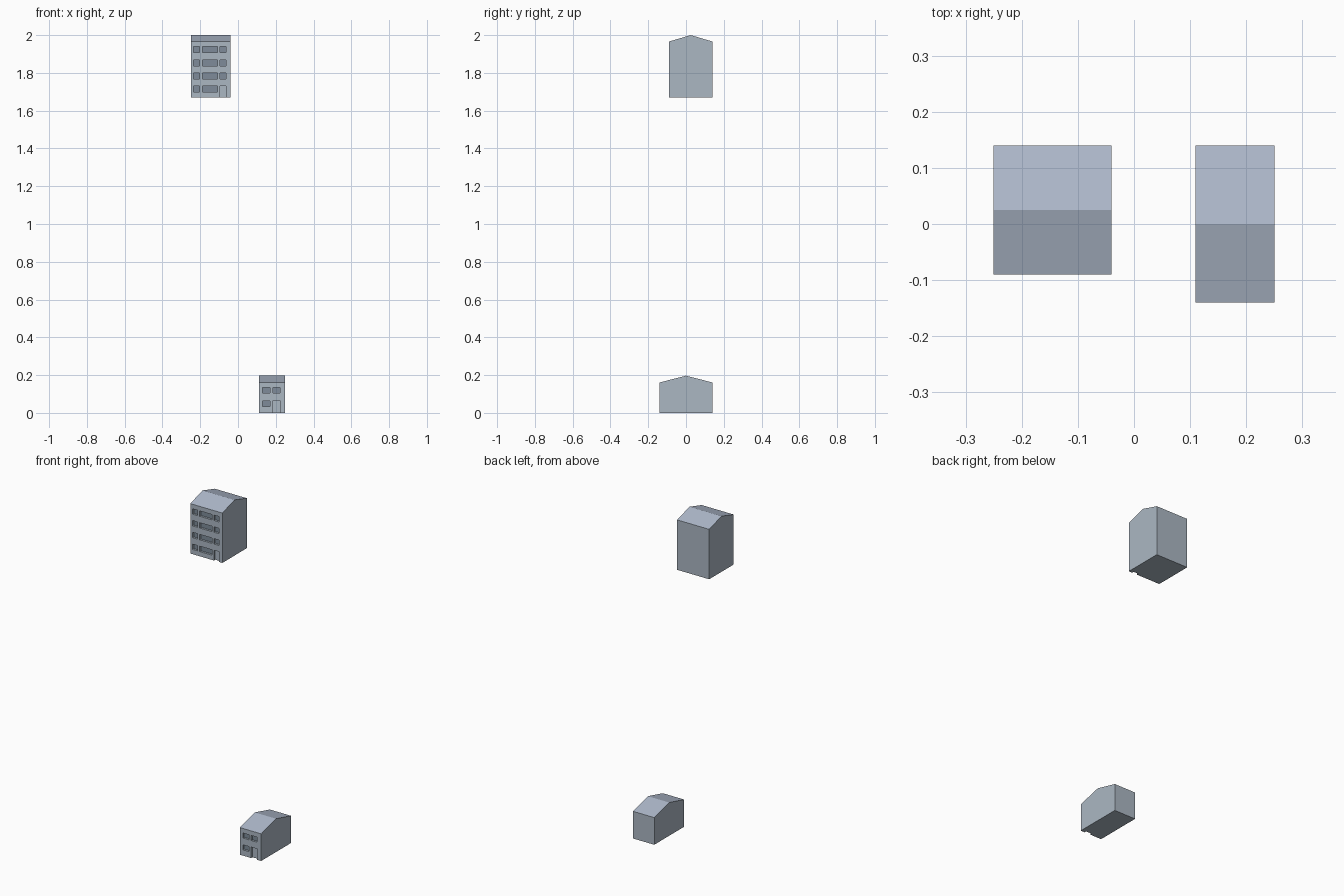
import bpy, bmesh

if "Cube" in bpy.data.objects:
    bpy.data.objects.remove(bpy.data.objects["Cube"])

DEPTH = 0.012


def material(name, rgb):
    m = bpy.data.materials.new(name)
    m.diffuse_color = (*rgb, 1)
    m.use_nodes = True
    m.node_tree.nodes["Principled BSDF"].inputs["Base Color"].default_value = m.diffuse_color
    return m


WALL = material("wall_grey", (0.41, 0.475, 0.545))
ROOF = material("roof_slate", (0.42, 0.48, 0.59))
GLASS = material("window_dark", (0.21, 0.26, 0.32))


def new_object(name, bm):
    bmesh.ops.recalc_face_normals(bm, faces=bm.faces)
    mesh = bpy.data.meshes.new(name)
    bm.to_mesh(mesh)
    bm.free()
    ob = bpy.data.objects.new(name, mesh)
    bpy.context.collection.objects.link(ob)
    return ob


def gabled_block(name, x0, x1, y0, y1, z0, eave, ridge):
    # gable profile extruded along x
    bm = bmesh.new()
    profile = [(y0, z0), (y1, z0), (y1, eave), ((y0 + y1) / 2, ridge), (y0, eave)]
    face = bm.faces.new([bm.verts.new((x0, y, z)) for y, z in profile])
    ext = bmesh.ops.extrude_face_region(bm, geom=[face])
    verts = [g for g in ext["geom"] if isinstance(g, bmesh.types.BMVert)]
    bmesh.ops.translate(bm, verts=verts, vec=(x1 - x0, 0, 0))
    return new_object(name, bm)


def cut_openings(house, y, openings):
    # shallow recesses in the front wall
    bm = bmesh.new()
    for x0, x1, z0, z1 in openings:
        vs = bmesh.ops.create_cube(bm, size=1)["verts"]
        bmesh.ops.scale(bm, verts=vs, vec=(x1 - x0, 2 * DEPTH, z1 - z0))
        bmesh.ops.translate(bm, verts=vs, vec=((x0 + x1) / 2, y, (z0 + z1) / 2))
    cutter = new_object(house.name + "_opening_cutter", bm)
    cutter.hide_render = True
    mod = house.modifiers.new("openings", 'BOOLEAN')
    mod.operation = 'DIFFERENCE'
    mod.solver = 'EXACT'
    mod.object = cutter
    bpy.context.view_layer.objects.active = house
    bpy.ops.object.modifier_apply(modifier=mod.name)
    bpy.data.objects.remove(cutter)


def paint(house, y):
    # slate roof slopes, dark panes, grey walls and door
    house.data.materials.clear()
    for m in (WALL, ROOF, GLASS):
        house.data.materials.append(m)
    for p in house.data.polygons:
        zs = [house.data.vertices[v].co.z for v in p.vertices]
        recessed = p.normal.y < -0.9 and p.center.y > y + DEPTH / 2
        if 0.1 < abs(p.normal.y) < 0.99 and p.normal.z > 0.5:
            p.material_index = 1
        elif recessed and max(zs) - min(zs) < 0.045:
            p.material_index = 2
        else:
            p.material_index = 0


# Tall four-storey house
tall = gabled_block("tall_house", -0.25, -0.04, -0.09, 0.14, 1.67, 1.966, 2.0)
columns = [(-0.235, -0.203), (-0.188, -0.109), (-0.095, -0.063)]
openings = []
for row in range(4):
    z = 1.698 + row * 0.0697
    for i, (a, b) in enumerate(columns):
        if row == 0 and i == 2:
            openings.append((a, b, 1.65, 1.731))  # doorway
        else:
            openings.append((a, b, z, z + 0.032))
cut_openings(tall, -0.09, openings)
paint(tall, -0.09)

# Small two-storey house
small = gabled_block("small_house", 0.11, 0.25, -0.14, 0.14, 0, 0.161, 0.197)
openings = [(0.13, 0.169, 0.034, 0.064), (0.13, 0.169, 0.104, 0.134),
            (0.184, 0.223, 0.104, 0.134), (0.184, 0.223, -0.01, 0.065)]
cut_openings(small, -0.14, openings)
paint(small, -0.14)
